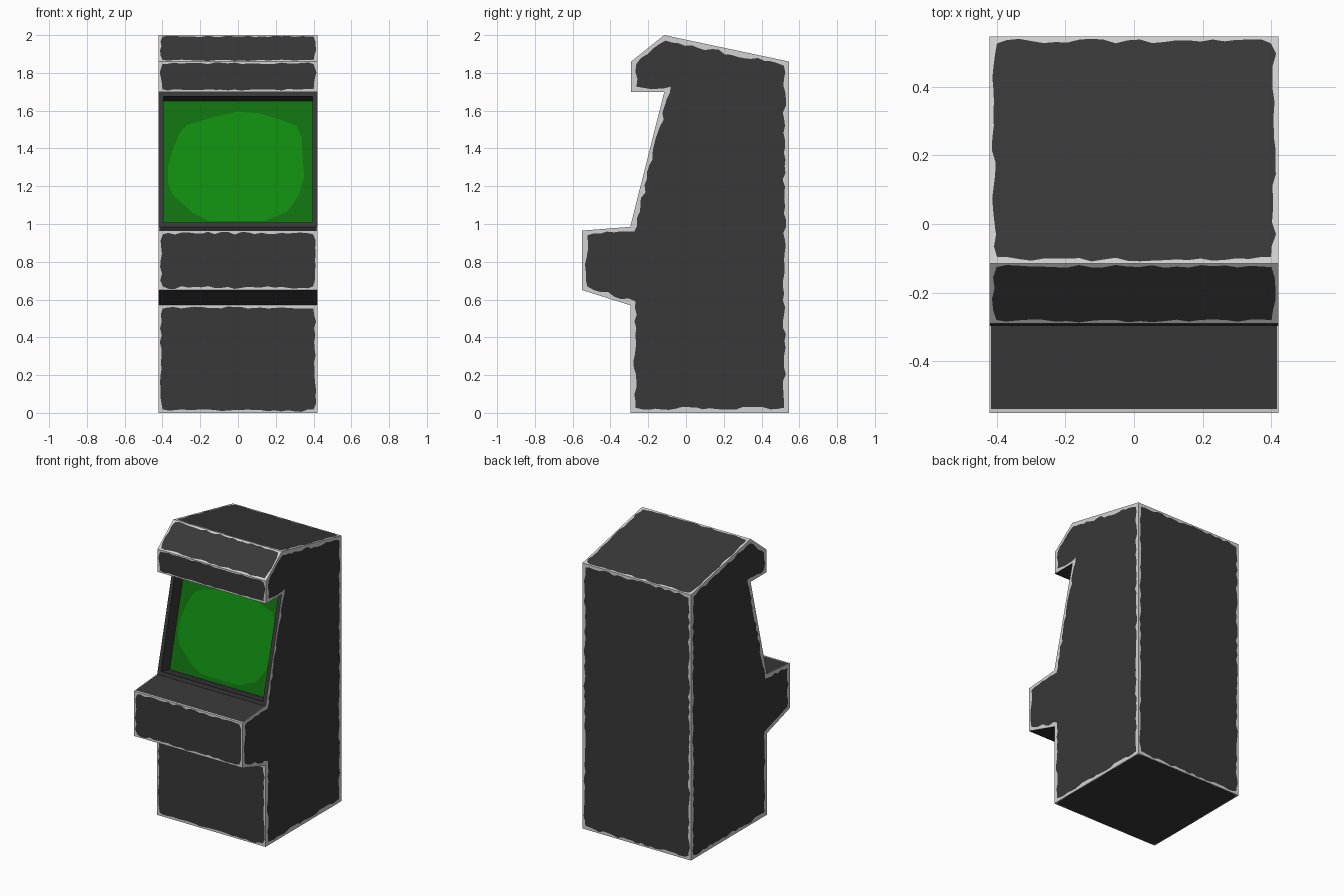
import bpy, bmesh, random
from mathutils import Vector

if "Cube" in bpy.data.objects:
    bpy.data.objects.remove(bpy.data.objects["Cube"])

random.seed(4)


def material(name, rgb):
    m = bpy.data.materials.new(name)
    m.diffuse_color = (*rgb, 1)
    m.use_nodes = True
    m.node_tree.nodes["Principled BSDF"].inputs["Base Color"].default_value = m.diffuse_color
    return m


worn = material("worn_light_grey", (0.65, 0.65, 0.65))
dark = material("charcoal", (0.040, 0.040, 0.040))
green = material("dim_green", (0.005, 0.165, 0.005))
bright = material("glow_green", (0.005, 0.265, 0.005))


def finish(bm, name, mats):
    me = bpy.data.meshes.new(name)
    bm.normal_update()
    bm.to_mesh(me)
    bm.free()
    for m in mats:
        me.materials.append(m)
    ob = bpy.data.objects.new(name, me)
    bpy.context.collection.objects.link(ob)
    return ob


def worn_edge(bm, f, width, chip=0.6):
    """Inset a dark panel with a chipped outline, leaving a light worn rim."""
    bmesh.ops.inset_individual(bm, faces=[f], thickness=width, use_even_offset=True)
    f.material_index = 1
    f.normal_update()
    n = f.normal.copy()
    vs = list(f.verts)
    for i, a in enumerate(vs):
        b = vs[(i + 1) % len(vs)]
        inward = n.cross(b.co - a.co).normalized()
        k = max(1, int((b.co - a.co).length / 0.035))
        e = next(x for x in a.link_edges if b in x.verts)
        cur, new = a, []
        for j in range(k - 1):
            e2, v = bmesh.utils.edge_split(e, cur, 1 / (k - j))
            e = e if b in e.verts else e2
            cur = v
            new.append(v)
        for v in new:
            v.co += inward * width * random.uniform(-chip, chip * 0.55)
    # knock the panel corners in a little
    if len(vs) == 4:
        c = f.calc_center_median()
        for v in vs:
            v.co += (c - v.co).normalized() * 0.008


# Cabinet: side profile (y, z) with the worn rim width of the wall that follows
W = 0.42
profile = [
    (-0.295, 0.0, 0.006), (0.545, 0.0, 0.018), (0.545, 1.86, 0.015),
    (-0.115, 2.0, 0.012), (-0.29, 1.86, 0.012), (-0.29, 1.70, 0),
    (-0.115, 1.70, 0), (-0.295, 0.985, 0), (-0.55, 0.965, 0.016),
    (-0.55, 0.65, 0), (-0.295, 0.57, 0.014),
]
bm = bmesh.new()
R = [bm.verts.new((W, y, z)) for y, z, w in profile]
L = [bm.verts.new((-W, y, z)) for y, z, w in profile]
sides = [bm.faces.new(R), bm.faces.new(L[::-1])]
N = len(profile)
walls = [bm.faces.new((R[(i + 1) % N], R[i], L[i], L[(i + 1) % N])) for i in range(N)]
bm.normal_update()

for f in sides:
    worn_edge(bm, f, 0.027, 0.45)
for f, p in zip(walls, profile):
    if p[2]:
        worn_edge(bm, f, p[2])
    else:
        f.material_index = 1

# Control shelf: light wear along the front lip only
shelf = walls[7]
bmesh.ops.inset_individual(bm, faces=[shelf], thickness=0.012, use_even_offset=True)
for v in shelf.verts:
    v.co.x *= 1.02
    if v.co.y > -0.4:
        v.co.y, v.co.z = -0.297, 0.9848
for f in bm.faces:
    c = f.calc_center_median()
    if f is not shelf and f.normal.z > 0.9 and 0.95 < c.z < 0.99:
        f.material_index = 1 if c.y > -0.4 and abs(c.x) < 0.3 else 0

# Recessed monitor opening
scr = walls[6]
scr.normal_update()
n = scr.normal.copy()
bmesh.ops.inset_individual(bm, faces=[scr], thickness=0.025, use_even_offset=True)
scr = bmesh.ops.extrude_discrete_faces(bm, faces=[scr])["faces"][0]
bmesh.ops.translate(bm, verts=list(scr.verts), vec=n * -0.1)
scr.material_index = 2
finish(bm, "arcade_cabinet", [worn, dark, green])

# Bright glow patch lying on the screen (x, z)
glow = [
    (-.37, 1.22), (-.37, 1.31), (-.35, 1.38), (-.31, 1.48), (-.27, 1.525), (-.13, 1.565),
    (0, 1.595), (.12, 1.585), (.23, 1.55), (.31, 1.52), (.335, 1.46), (.35, 1.25),
    (.32, 1.15), (.26, 1.065), (.14, 1.015), (-.15, 1.015), (-.24, 1.06), (-.35, 1.16),
]
bm = bmesh.new()
slope = 0.18 / 0.715
vs = [bm.verts.new((x, -0.115 + (z - 1.70) * slope + 0.1 / -n.y - 0.003, z)) for x, z in glow]
f = bm.faces.new(vs)
f.normal_update()
if f.normal.y > 0:
    f.normal_flip()
finish(bm, "screen_glow", [bright])
